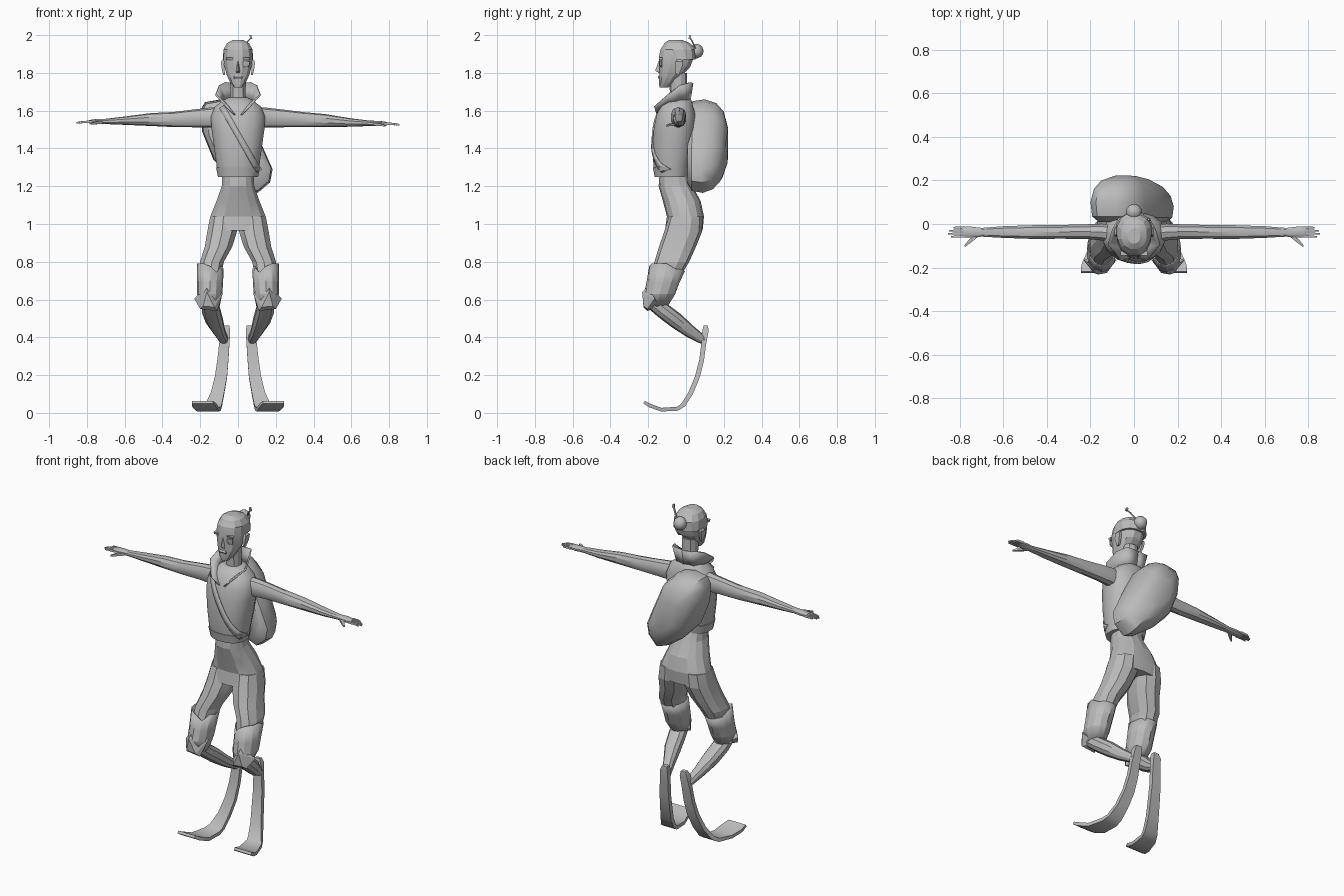
import bpy, bmesh, math
from mathutils import Vector

grey = bpy.data.materials.new("plain grey")
grey.diffuse_color = (0.5, 0.5, 0.5, 1)


def build(name, verts, faces, thick=0.0, smooth=30):
    bm = bmesh.new()
    vs = [bm.verts.new(v) for v in verts]
    for f in faces:
        bm.faces.new([vs[i] for i in f])
    bmesh.ops.recalc_face_normals(bm, faces=bm.faces)
    me = bpy.data.meshes.new(name)
    bm.to_mesh(me)
    bm.free()
    me.materials.append(grey)
    ob = bpy.data.objects.new(name, me)
    bpy.context.collection.objects.link(ob)
    bpy.ops.object.select_all(action='DESELECT')
    ob.select_set(True)
    bpy.context.view_layer.objects.active = ob
    bpy.ops.object.shade_smooth_by_angle(angle=math.radians(smooth))
    if thick:
        mod = ob.modifiers.new("thickness", 'SOLIDIFY')
        mod.thickness = thick
        mod.offset = 0
    return ob


def skin(name, rings, smooth=30):
    """Join equal point rings into a closed skin."""
    n, m = len(rings[0]), len(rings)
    faces = [(j * n + i, j * n + (i + 1) % n, (j + 1) * n + (i + 1) % n, (j + 1) * n + i)
             for j in range(m - 1) for i in range(n)]
    faces += [tuple(range(n)), tuple((m - 1) * n + i for i in range(n))]
    return build(name, [p for r in rings for p in r], faces, smooth=smooth)


def sp(c, p):
    return math.copysign(abs(c) ** (2 / p), c)


def loft(name, secs, u=(1, 0, 0), v=(0, 1, 0), n=12, p=2.3, s=1, smooth=30):
    """Sections are (x, y, z, half size along u, half size along v)."""
    rings = []
    for k, (x, y, z, a, b) in enumerate(secs):
        U = Vector(u)
        if v is None:
            t = Vector(secs[min(k + 1, len(secs) - 1)][:3]) - Vector(secs[max(k - 1, 0)][:3])
            V = t.cross(U).normalized()
        else:
            V = Vector(v)
        ring = []
        for i in range(n):
            t = 2 * math.pi * (i + 0.5) / n
            q = Vector((x, y, z)) + U * a * sp(math.cos(t), p) + V * b * sp(math.sin(t), p)
            ring.append((q.x * s, q.y, q.z))
        rings.append(ring)
    return skin(name, rings, smooth)


def box(name, secs, s=1, **kw):
    return loft(name, secs, n=4, p=30, s=s, **kw)


# Torso
torso = [(0, -.077, 1.25, .105, .088), (0, -.077, 1.30, .114, .096), (0, -.07, 1.40, .128, .11),
         (0, -.06, 1.50, .142, .113), (0, -.053, 1.57, .146, .107), (0, -.05, 1.62, .125, .09),
         (0, -.04, 1.655, .08, .07), (0, -.035, 1.67, .05, .05)]
loft("jacket", torso, n=16)
loft("jacket_hem", [(0, -.077, 1.248, .108, .09), (0, -.077, 1.298, .118, .1)], n=16)


def chest_y(x, z):
    for a, b in zip(torso, torso[1:]):
        if a[2] <= z <= b[2]:
            f = (z - a[2]) / (b[2] - a[2])
            cy, rx, ry = (a[i] + f * (b[i] - a[i]) for i in (1, 3, 4))
            return cy - ry * max(0, 1 - (abs(x) / rx) ** 2.3) ** (1 / 2.3) - .002
    return -.05


# Diagonal chest strap
sv = []
for i in range(11):
    f = i / 10
    x, z = -.085 + .195 * f, 1.62 - .34 * f
    for d in (-1, 1):
        px, pz = x + d * .013, z + d * .008
        sv.append((px, chest_y(px, pz), pz))
build("chest_strap", sv, [(2 * i, 2 * i + 1, 2 * i + 3, 2 * i + 2) for i in range(10)], .008)

# Raised collar with open lapels
low = [(0, .02, 1.65), (.055, .005, 1.65), (.075, -.045, 1.645), (.045, -.11, 1.62), (0, -.15, 1.56)]
top = [(0, .035, 1.745), (.07, .025, 1.75), (.098, -.03, 1.735), (.118, -.095, 1.685), (.06, -.168, 1.62)]
for s in (-1, 1):
    pts = [(x * s, y, z) for x, y, z in low + top]
    build("collar_side", pts, [(i, i + 1, i + 6, i + 5) for i in range(4)], .008, 20)

# Neck and head
loft("neck", [(0, -.04, 1.62, .045, .045), (0, -.04, 1.70, .042, .045), (0, -.045, 1.80, .045, .05)], n=10)
loft("head", [(0, -.118, 1.722, .02, .022), (0, -.103, 1.745, .04, .042), (0, -.083, 1.785, .06, .06),
              (0, -.06, 1.83, .073, .084), (0, -.052, 1.88, .08, .095), (0, -.045, 1.925, .075, .093),
              (0, -.048, 1.955, .058, .068), (0, -.055, 1.972, .028, .035)], n=12, smooth=20)
loft("hair_cap", [(0, -.022, 1.87, .083, .074), (0, -.04, 1.925, .079, .094),
                  (0, -.046, 1.957, .06, .07), (0, -.055, 1.975, .028, .035)], n=12, smooth=20)
build("nose", [(0, -.142, 1.87), (.014, -.138, 1.80), (-.014, -.138, 1.80), (0, -.163, 1.812), (0, -.135, 1.795)],
      [(0, 1, 3), (0, 3, 2), (3, 1, 4), (3, 4, 2), (0, 2, 4, 1)], smooth=10)
box("lips", [(0, -.138, 1.768, .02, .006), (0, -.138, 1.778, .024, .012), (0, -.138, 1.787, .018, .006)])
for s in (-1, 1):
    box("brow", [(.037, -.132, 1.868, .024, .008), (.037, -.134, 1.882, .026, .01)], s)
    box("ear", [(.074, -.045, 1.79, .005, .008), (.08, -.04, 1.83, .008, .02),
                (.082, -.035, 1.86, .008, .02), (.076, -.035, 1.872, .004, .01)], s)
loft("eye_patch", [(.037, -.132, 1.83, .018, .004), (.037, -.134, 1.842, .025, .008),
                   (.037, -.134, 1.862, .024, .008)], n=8)

# Hair bun and pin
loft("hair_bun", [(0, .055, 1.915 + .038 * math.sin(a), .038 * math.cos(a), .038 * math.cos(a))
                  for a in (-1.45, -.9, -.4, .1, .6, 1.05, 1.45)], n=10, p=2, smooth=40)
box("hair_pin", [(.015, .06, 1.91, .004, .004), (.055, .03, 1.972, .004, .004), (.07, .02, 1.985, .005, .005)])
box("pin_tip", [(.07, .02, 1.98, .006, .006), (.066, .02, 2.0, .005, .005)])

# Slanted bag on the back
outline = [(-.2, 1.6), (-.175, 1.645), (-.09, 1.66), (-.02, 1.645), (.05, 1.58), (.13, 1.41), (.183, 1.29),
           (.17, 1.22), (.105, 1.165), (.04, 1.19), (-.05, 1.255), (-.13, 1.34), (-.19, 1.49)]
bag = []
for y, k in ((.01, .8), (.035, .96), (.10, 1), (.16, .92), (.20, .74), (.222, .4)):
    ring = []
    for x, z in outline:
        px = -.01 + (x + .01) * k
        ring.append((px, y * (1 - .2 * max(0, px / .18)), 1.41 + (z - 1.41) * k))
    bag.append(ring)
skin("back_bag", bag, 35)

# Trouser top
loft("trouser_hips", [(0, -.065, 1.27, .084, .075), (0, -.055, 1.20, .088, .09), (0, -.022, 1.12, .117, .1),
                      (0, -.003, 1.04, .150, .098), (0, -.012, .965, .16, .1)], n=14, smooth=15)

for s in (-1, 1):
    # Arm, hand, fingers and thumb
    dz = .006 if s < 0 else -.004
    arm = [(.09, -.045, 1.565, .045, .055), (.15, -.037, 1.563, .04, .053), (.22, -.035, 1.56, .035, .048),
           (.34, -.036, 1.553, .033, .04), (.46, -.037, 1.55 + dz / 2, .033, .034),
           (.60, -.037, 1.541 + dz, .028, .022), (.70, -.038, 1.537 + dz, .021, .014),
           (.75, -.037, 1.536 + dz, .026, .014), (.79, -.037, 1.535 + dz, .025, .009)]
    loft("arm", arm, (0, 1, 0), (0, 0, 1), n=10, s=s)
    for i, tip in enumerate((.842, .855, .85, .83)):
        y = -.057 + i * .0135
        box("finger", [(.775, y, 1.535 + dz, .006, .007), (.82, y, 1.534 + dz, .005, .006),
                       (tip, y - .002, 1.53 + dz, .003, .004)], s, u=(0, 1, 0), v=(0, 0, 1))
    box("thumb", [(.72, -.05, 1.533 + dz, .009, .008), (.755, -.08, 1.529 + dz, .008, .007),
                  (.778, -.102, 1.525 + dz, .004, .004)], s, u=(.6, .8, 0), v=(0, 0, 1))

    # Trouser leg
    loft("trouser_leg", [(.077, -.002, 1.04, .073, .09), (.084, -.015, .96, .082, .1),
                         (.103, -.045, .88, .076, .098), (.138, -.075, .80, .066, .092),
                         (.146, -.105, .73, .058, .08), (.148, -.135, .64, .055, .075)],
         n=10, s=s, smooth=15)

    # Knee sleeve with a notched rim
    ring_data = [(.146, -.10, .755, .067, .092), (.148, -.122, .69, .066, .084),
                 (.15, -.14, .63, .064, .08), (.145, -.155, .565, .045, .055)]
    sleeve = []
    for k, (x, y, z, a, b) in enumerate(ring_data):
        for i in range(12):
            t = math.pi * i / 6
            up = (0.035 if i in (0, 1, 5, 6, 10, 11) else -.012 if i in (3, 8) else 0.02) if k == 0 else 0
            sleeve.append(((x + a * math.cos(t)) * s, y + b * math.sin(t), z + up * (1 if i > 6 or i == 0 else .2)))
    build("knee_sleeve", sleeve, [(j * 12 + i, j * 12 + (i + 1) % 12, j * 12 + 12 + (i + 1) % 12, j * 12 + 12 + i)
                                  for j in range(3) for i in range(12)], .006, 15)

    # Pointed knee pad
    pad = [(.165, -.205, .668), (.232, -.165, .605), (.20, -.205, .55), (.11, -.205, .54), (.08, -.165, .635),
           (.165, -.232, .64), (.185, -.225, .565), (.125, -.225, .56), (.155, -.14, .56)]
    build("knee_pad", [(x * s, y, z) for x, y, z in pad],
          [(0, 1, 5), (1, 2, 6), (1, 6, 5), (2, 3, 7, 6), (3, 4, 7), (4, 5, 7), (4, 0, 5), (5, 6, 7),
           (0, 8, 1), (1, 8, 2), (2, 8, 3), (3, 8, 4), (4, 8, 0)], smooth=10)

    # Lower leg
    loft("shin", [(.15, -.175, .585, .045, .04), (.142, -.12, .54, .05, .042), (.125, -.05, .487, .047, .042),
                  (.10, .02, .432, .033, .034), (.08, .075, .395, .027, .026), (.075, .10, .375, .02, .015)],
         v=None, n=10, s=s)

    # Curved running blade
    box("foot_blade", [(.062, .105, .462, .016, .012), (.066, .103, .435, .025, .017), (.073, .093, .36, .028, .013),
                       (.08, .083, .28, .030, .013), (.09, .06, .19, .033, .013), (.108, .025, .105, .036, .013),
                       (.128, -.015, .042, .044, .012), (.14, -.045, .022, .05, .011),
                       (.158, -.13, .017, .06, .010), (.177, -.19, .038, .066, .010),
                       (.188, -.222, .057, .058, .008)], s, v=None, smooth=35)
